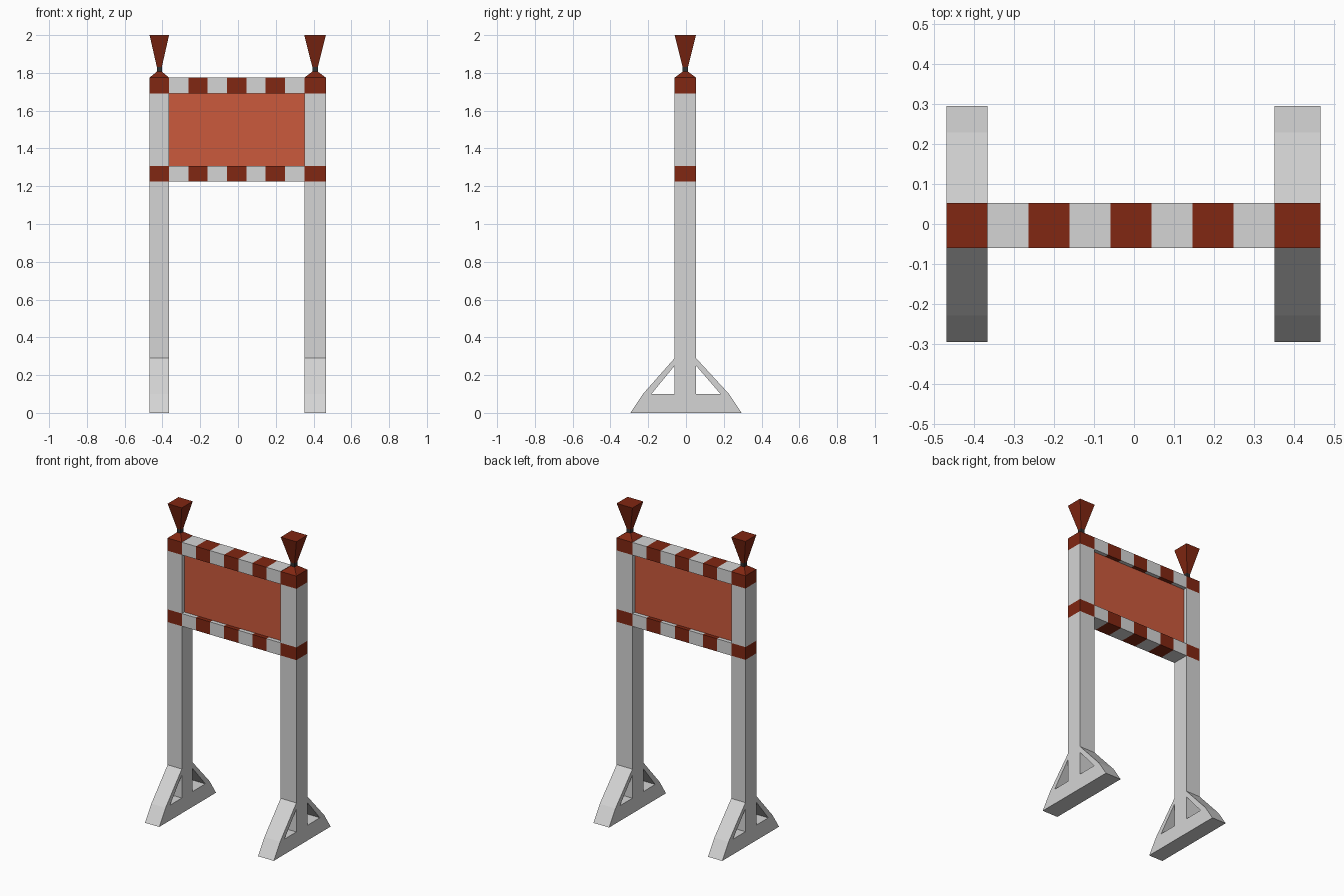
import bpy
import bmesh

if "Cube" in bpy.data.objects:
    bpy.data.objects.remove(bpy.data.objects["Cube"])


def mat(name, rgb):
    m = bpy.data.materials.new(name)
    m.diffuse_color = (*rgb, 1)
    m.use_nodes = True
    m.node_tree.nodes["Principled BSDF"].inputs["Base Color"].default_value = m.diffuse_color
    return m


white = mat("off_white", (0.66, 0.66, 0.66))
red = mat("dark_red", (0.22, 0.02, 0.006))
orange = mat("panel_orange", (0.60, 0.10, 0.045))
dark = mat("dark_neck", (0.03, 0.03, 0.03))
PALETTE = [white, red, orange, dark]
W, R, O, D = range(4)

Y0, Y1 = -0.06, 0.053                       # depth of posts and beams
POSTS = {"left": (-0.468, -0.365), "right": (0.351, 0.465)}


def finish(bm, name):
    bmesh.ops.recalc_face_normals(bm, faces=bm.faces)
    me = bpy.data.meshes.new(name)
    bm.to_mesh(me)
    bm.free()
    for m in PALETTE:
        me.materials.append(m)
    ob = bpy.data.objects.new(name, me)
    bpy.context.collection.objects.link(ob)
    return ob


def loft(name, rings, colours, caps=True):
    """Skin a list of 4-point rings; one colour index per span."""
    bm = bmesh.new()
    vs = [[bm.verts.new(p) for p in ring] for ring in rings]
    for a, b, c in zip(vs, vs[1:], colours):
        for i in range(4):
            j = (i + 1) % 4
            bm.faces.new((a[i], a[j], b[j], b[i])).material_index = c
    if caps:
        bm.faces.new(vs[0]).material_index = colours[0]
        bm.faces.new(vs[-1]).material_index = colours[-1]
    return finish(bm, name)


def ring_z(x0, x1, y0, y1, z):
    return [(x0, y0, z), (x1, y0, z), (x1, y1, z), (x0, y1, z)]


def ring_x(x, y0, y1, z0, z1):
    return [(x, y0, z0), (x, y1, z0), (x, y1, z1), (x, y0, z1)]


def extrude_x(name, profile, x0, x1):
    """Extrude a (y, z) outline between two x positions."""
    bm = bmesh.new()
    f = bm.faces.new([bm.verts.new((x0, y, z)) for y, z in profile])
    ext = bmesh.ops.extrude_face_region(bm, geom=[f])["geom"]
    bmesh.ops.translate(bm, vec=(x1 - x0, 0, 0),
                        verts=[v for v in ext if isinstance(v, bmesh.types.BMVert)])
    return finish(bm, name)


for side, (x0, x1) in POSTS.items():
    # Post with two red bands
    heights = [0, 1.225, 1.308, 1.692, 1.775]
    loft(side + "_post", [ring_z(x0, x1, Y0, Y1, z) for z in heights], [W, R, W, R])

    # Flared beacon on top: low pyramid, dark neck, widening head
    cx, cy = (x0 + x1) / 2, (Y0 + Y1) / 2
    hx, hy = (x1 - x0) / 2, (Y1 - Y0) / 2
    steps = [(1.775, 1), (1.807, 0.25), (1.83, 0.25), (2.0, 1)]
    loft(side + "_beacon",
         [ring_z(cx - hx * s, cx + hx * s, cy - hy * s, cy + hy * s, z) for z, s in steps],
         [R, D, R])

    # Foot wings with triangular openings, front and back
    for label, s, y in (("front", -1, Y0), ("back", 1, Y1)):
        extrude_x(f"{side}_foot_{label}",
                  [(y, 0), (s * 0.294, 0), (s * 0.228, 0.10), (y, 0.29),
                   (y, 0.25), (s * 0.183, 0.10), (y, 0.10)], x0, x1)

# Striped beams between the posts
xa, xb = POSTS["left"][1], POSTS["right"][0]
xs = [xa + (xb - xa) * i / 7 for i in range(8)]
for name, z0, z1 in (("lower_beam", 1.225, 1.308), ("upper_beam", 1.692, 1.775)):
    loft(name, [ring_x(x, Y0, Y1, z0, z1) for x in xs], [W, R] * 3 + [W], caps=False)

# Recessed sign panel
loft("sign_panel", [ring_x(x, -0.034, 0.028, 1.308, 1.692) for x in (xa, xb)], [O])
